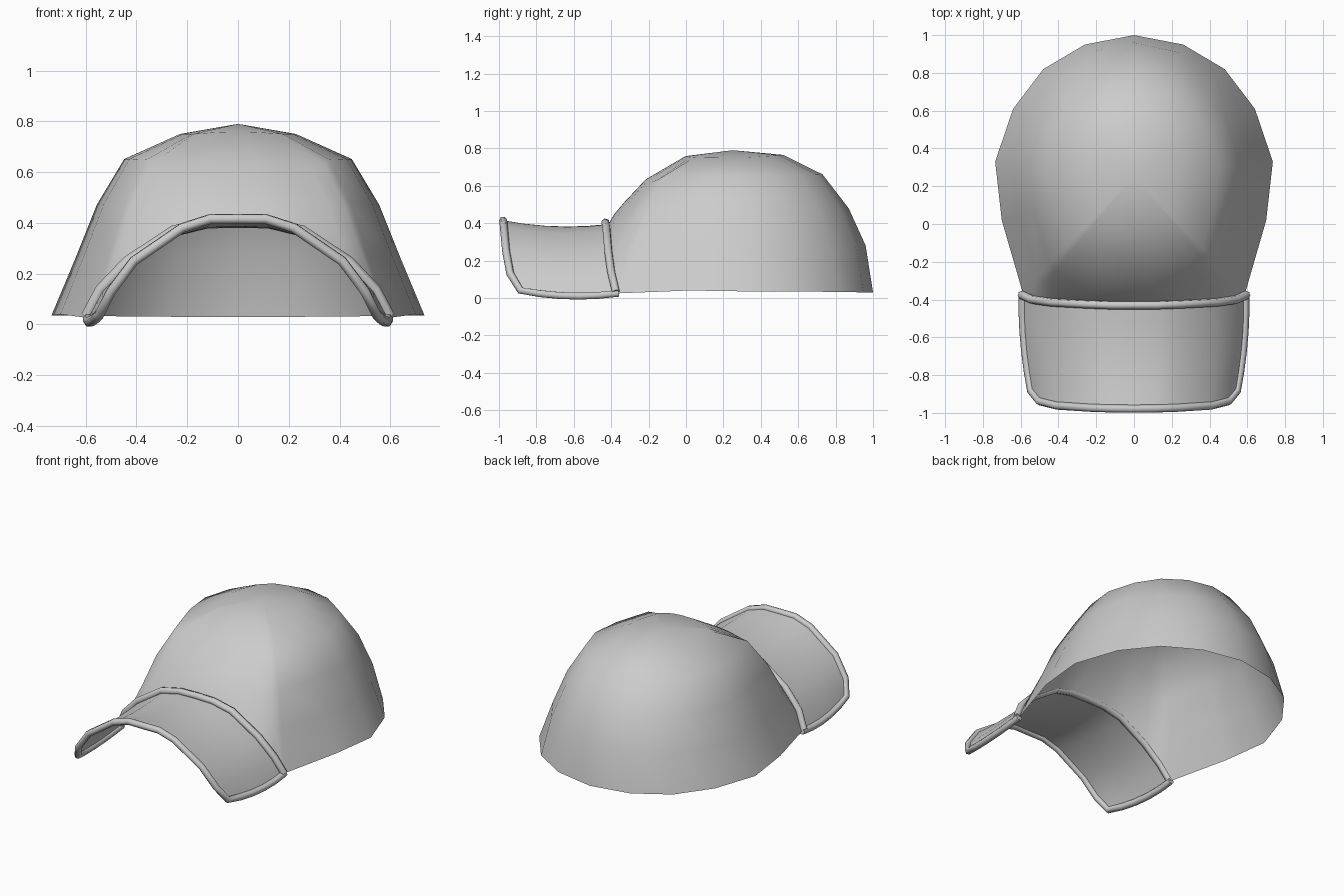
import bpy, bmesh
from mathutils import Vector

if "Cube" in bpy.data.objects:
    bpy.data.objects.remove(bpy.data.objects["Cube"])


def mirror(half):
    """Half line starting on x = 0 -> full line from -x to +x."""
    pts = [Vector(p) for p in half]
    return [Vector((-p.x, p.y, p.z)) for p in reversed(pts[1:])] + pts


def finish(name, bm, angle=1.2):
    bmesh.ops.remove_doubles(bm, verts=bm.verts, dist=0.0005)
    bmesh.ops.recalc_face_normals(bm, faces=bm.faces)
    if sum(f.normal.z * f.calc_area() for f in bm.faces) < 0:
        bmesh.ops.reverse_faces(bm, faces=bm.faces)
    me = bpy.data.meshes.new(name)
    bm.to_mesh(me)
    bm.free()
    ob = bpy.data.objects.new(name, me)
    bpy.context.collection.objects.link(ob)
    bpy.ops.object.select_all(action='DESELECT')
    ob.select_set(True)
    bpy.context.view_layer.objects.active = ob
    bpy.ops.object.shade_smooth_by_angle(angle=angle)
    return ob


def loft(name, rows, closed=False):
    bm = bmesh.new()
    vs = [[bm.verts.new(p) for p in r] for r in rows]
    for a, b in zip(vs, vs[1:]):
        n = len(a)
        for i in range(n if closed else n - 1):
            j = (i + 1) % n
            bm.faces.new((a[i], a[j], b[j], b[i]))
    return finish(name, bm)


def bead(name, pts, radius, cyclic=False):
    cu = bpy.data.curves.new(name, 'CURVE')
    cu.dimensions = '3D'
    cu.bevel_depth = radius
    cu.bevel_resolution = 1
    cu.use_fill_caps = True
    sp = cu.splines.new('POLY')
    sp.points.add(len(pts) - 1)
    for q, p in zip(sp.points, pts):
        q.co = (*p, 1)
    sp.use_cyclic_u = cyclic
    sp.use_smooth = True
    ob = bpy.data.objects.new(name, cu)
    bpy.context.collection.objects.link(ob)
    return ob


# arch where crown meets brim, and front arch of the brim
back_half = [(0, -.415, .395), (.12, -.415, .392), (.25, -.41, .36),
             (.43, -.40, .24), (.535, -.385, .13), (.59, -.36, .025)]
front_half = [(0, -.978, .415), (.11, -.977, .415), (.22, -.974, .38),
              (.41, -.962, .25), (.50, -.94, .13), (.545, -.885, .04)]
back, front = mirror(back_half), mirror(front_half)

# crown: meridians from the apex down to the rim, blended from three profiles
side_p = [(.31, .947), (.61, .816), (.755, .58), (.87, .30), (1, 0)]
back_p = [(.36, .967), (.64, .83), (.827, .59), (.947, .33), (1, 0)]
front_p = [(.38, .92), (.70, .605), (.87, .30), (.95, .14), (1, 0)]
rim = back + [Vector(p) for p in [(.70, .02, .04), (.735, .33, .035), (.64, .61, .035),
                                  (.48, .82, .032), (.26, .95, .03)]]
rim += [Vector((0, 1, .03))] + [Vector((-p.x, p.y, p.z)) for p in reversed(rim[11:])]
apex = Vector((0, .25, .79))


def meridian(p, k):
    d = Vector((p.x, p.y - apex.y)).normalized()
    wf = max(0, min(1, (p.z - .04) / .34))
    wb = (1 - wf) * (d.y ** 2 if d.y > 0 else 0)
    ws = 1 - wf - wb
    r, h = (ws * side_p[k][i] + wb * back_p[k][i] + wf * front_p[k][i] for i in (0, 1))
    return Vector((p.x * r, apex.y + (p.y - apex.y) * r, p.z + (apex.z - p.z) * h))


rows = [[apex.copy() for _ in rim]]
rows += [[meridian(p, k) for p in rim] for k in range(5)]
loft("crown", rows, closed=True)


# brim: thin arched sheet that sags slightly between its edges
def brim_row(t):
    out = []
    for a, b in zip(front, back):
        p = a.lerp(b, t)
        s = 4 * t * (1 - t)
        p.z -= .022 * s
        p.x *= 1 + .025 * s
        out.append(p)
    return out


brim_rows = [brim_row(t) for t in (0, .2, .4, .6, .8, 1)]
loft("brim", brim_rows)

# rolled edging around the brim sides and front
left = [r[0] for r in reversed(brim_rows[1:])]
right = [r[-1] for r in brim_rows[1:]]
bead("brim_edging", left + front + right, .021)

# rolled seam along the crown joint
bead("seam_edging", [p + Vector((p.x * .01, -.015, .008)) for p in back], .023)
